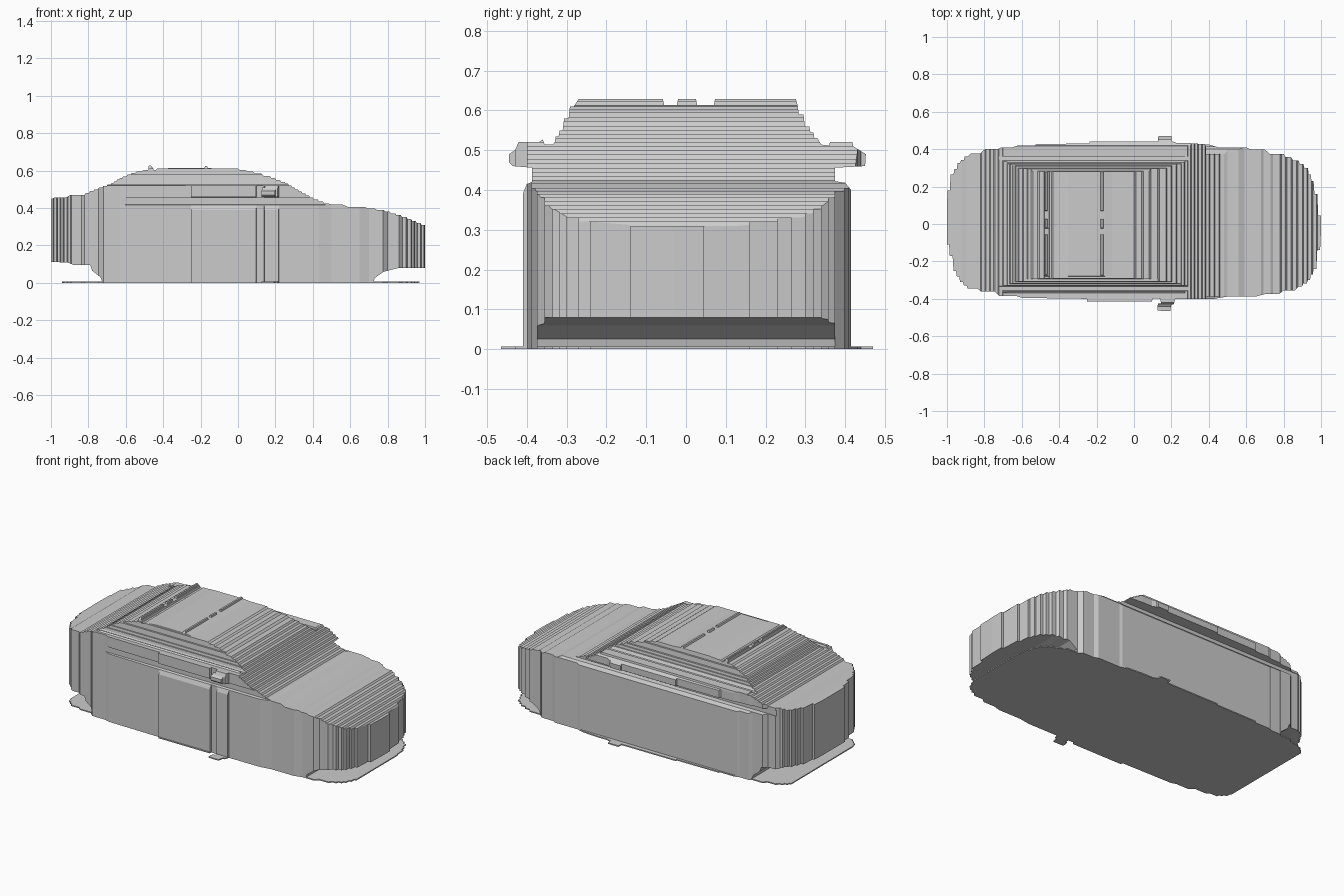
import bpy, bmesh
from mathutils import Vector

if "Cube" in bpy.data.objects:
    bpy.data.objects.remove(bpy.data.objects["Cube"])


def stair(points, q):
    """Turn sloping runs of an open outline into small treads with slanted risers."""
    out = []
    for (a, b), (c, d) in zip(points, points[1:]):
        da, db = c - a, d - b
        small = min(abs(da), abs(db))
        n = max(1, round(small / q))
        for k in range(n):
            s, t = a + da * k / n, b + db * k / n
            out.append((s, t))
            if small > 0.4 * q:
                out.append((s + 0.75 * da / n, t))
    return out + [points[-1]]


def prism(name, outline, place, push):
    """Extrude a closed outline into a solid."""
    bm = bmesh.new()
    face = bm.faces.new([bm.verts.new(place(a, b)) for a, b in outline])
    new = bmesh.ops.extrude_face_region(bm, geom=[face])["geom"]
    # the start cap must survive so that the solid is closed
    if face not in bm.faces[:]:
        start = [v for v in bm.verts if v not in new]
        bmesh.ops.contextual_create(bm, geom=start)
    verts = [g for g in new if isinstance(g, bmesh.types.BMVert)]
    bmesh.ops.translate(bm, verts=verts, vec=Vector(push))
    bmesh.ops.recalc_face_normals(bm, faces=bm.faces)
    if bm.calc_volume(signed=True) < 0:
        bmesh.ops.reverse_faces(bm, faces=bm.faces)
    mesh = bpy.data.meshes.new(name)
    bm.to_mesh(mesh)
    bm.free()
    obj = bpy.data.objects.new(name, mesh)
    bpy.context.collection.objects.link(obj)
    return obj


def intersect(obj, cutter):
    """Keep only what both solids share, then drop the cutter."""
    cutter.hide_render = True
    mod = obj.modifiers.new("shape", 'BOOLEAN')
    mod.operation = 'INTERSECT'
    mod.solver = 'EXACT'
    mod.object = cutter
    deps = bpy.context.evaluated_depsgraph_get()
    deps.update()
    mesh = bpy.data.meshes.new_from_object(obj.evaluated_get(deps))
    obj.modifiers.clear()
    obj.data = mesh
    bpy.data.objects.remove(cutter)


# Side profile: underside with raised ends, then bonnet, screen, roof and tail
underside = [(-1, .112), (-.91, .108), (-.88, .096), (-.79, .094), (-.78, .065),
             (-.735, .03), (-.725, .004), (.725, .004), (.73, .025),
             (.78, .06), (.83, .072), (.86, .08), (1, .08)]
topside = [(1, .31), (.9, .352), (.78, .39), (.68, .405), (.56, .418), (.48, .425),
           (.40, .455), (.32, .50), (.25, .54), (.17, .572), (.08, .595), (0, .61),
           (-.155, .614), (-.165, .624), (-.18, .614), (-.41, .61), (-.44, .604),
           (-.455, .616), (-.465, .63), (-.475, .625), (-.48, .604), (-.55, .587),
           (-.62, .56), (-.68, .525), (-.75, .50), (-.82, .47), (-.92, .456), (-1, .448)]
body = prism("car_body", underside + stair(topside, .01),
             lambda x, z: (x, -.6, z), (0, 1.2, 0))

# End profile: body sides, groove, window band with mirrors, tapered cabin, roof
end_profile = [(-.41, -.1), (.415, -.1), (.415, .40), (.40, .418), (.375, .422),
               (.375, .456), (.45, .46), (.452, .49), (.42, .51), (.418, .521),
               (.362, .521), (.36, .512), (.34, .514)]
end_profile += stair([(.33, .53), (.31, .56), (.295, .59), (.28, .615)], .012)
end_profile += [(.276, .628), (.073, .628), (.07, .614), (.028, .614), (.025, .628),
                (-.02, .628), (-.023, .614), (-.055, .614), (-.058, .628), (-.27, .628)]
end_profile += stair([(-.282, .61), (-.295, .58), (-.31, .55), (-.33, .52)], .012)
end_profile += [(-.335, .514), (-.355, .514), (-.36, .527), (-.37, .52), (-.42, .521),
                (-.43, .50), (-.445, .49), (-.445, .47), (-.435, .46), (-.387, .456),
                (-.387, .42), (-.40, .415), (-.41, .39)]
intersect(body, prism("end_cutter", end_profile, lambda y, z: (-1.2, y, z), (2.4, 0, 0)))

# Plan outline, near side then far side, with a mirror tab on each
near = [(-1, -.11), (-.985, -.17), (-.965, -.25), (-.93, -.31), (-.89, -.345),
        (-.82, -.36), (-.72, -.385), (-.6, -.395), (-.26, -.40), (-.25, -.414),
        (.095, -.414), (.10, -.398), (.14, -.40), (.145, -.425), (.125, -.44),
        (.125, -.463), (.175, -.465), (.20, -.43), (.215, -.42), (.22, -.40),
        (.5, -.388), (.7, -.375), (.8, -.355), (.88, -.335), (.93, -.30),
        (.96, -.24), (.98, -.14), (1, -.03)]
far = [(1, .045), (.98, .16), (.96, .23), (.93, .30), (.88, .34), (.8, .375),
       (.7, .398), (.6, .41), (.4, .425), (.3, .432), (.21, .44), (.20, .47),
       (.13, .47), (.128, .44), (-.23, .44), (-.24, .43), (-.5, .428), (-.53, .42),
       (-.65, .41), (-.73, .40), (-.82, .378), (-.89, .36), (-.93, .325),
       (-.965, .265), (-.985, .18), (-1, .10)]
plan = stair(near, .018) + stair(far, .018)
intersect(body, prism("plan_cutter", plan, lambda x, y: (x, y, -.2), (0, 0, 1.2)))

# Thin floor plate following the plan, cut square at both ends
plate = prism("floor_plate", plan, lambda x, y: (x, y, 0), (0, 0, .007))
ends = [(-.94, -.6), (.97, -.6), (.97, .6), (-.94, .6)]
intersect(plate, prism("plate_cutter", ends, lambda x, y: (x, y, -.2), (0, 0, .4)))
